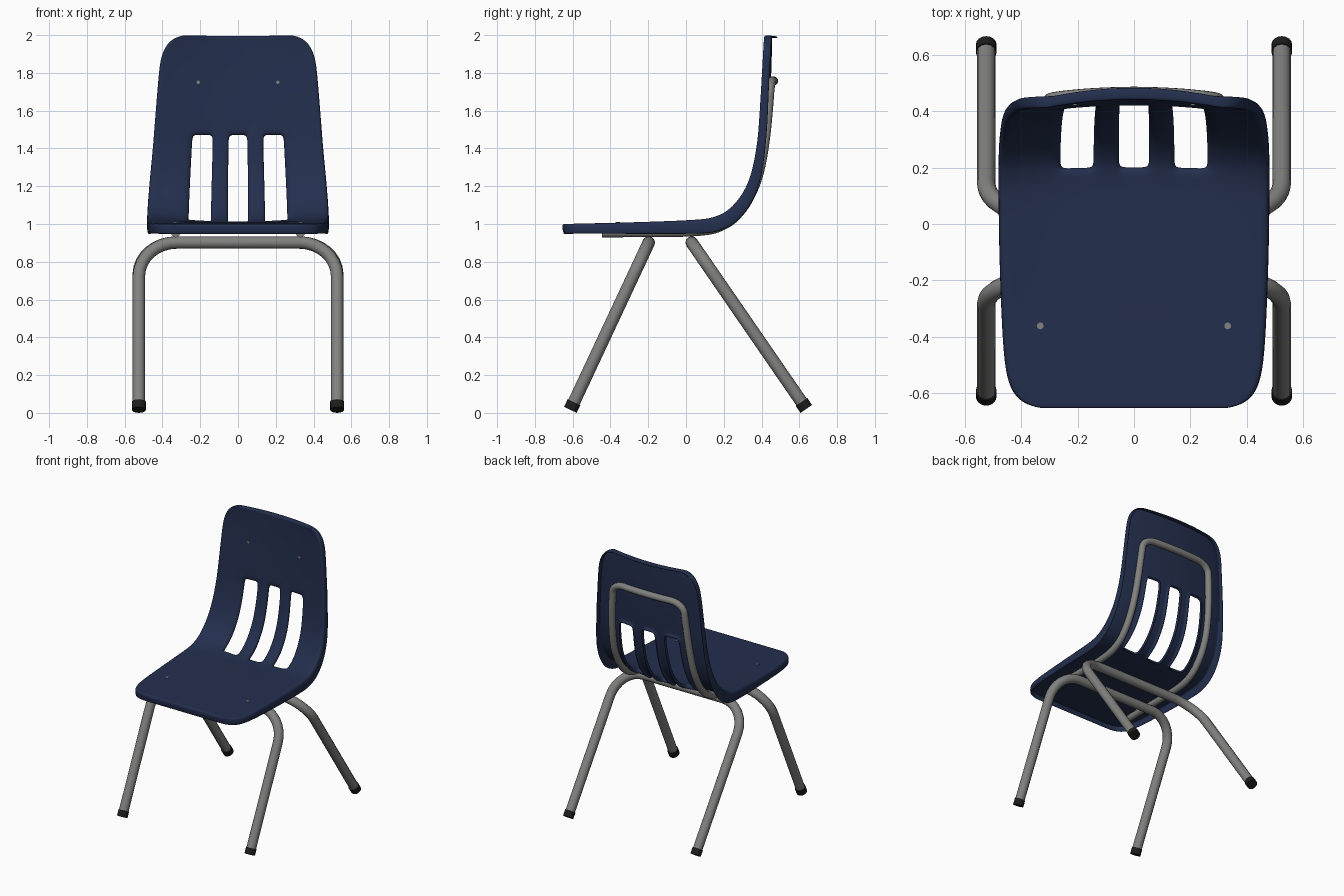
import bpy, bmesh, math
from mathutils import Vector

if "Cube" in bpy.data.objects:
    bpy.data.objects.remove(bpy.data.objects["Cube"])


def material(name, color):
    m = bpy.data.materials.new(name)
    m.diffuse_color = (*color, 1)
    m.use_nodes = True
    m.node_tree.nodes["Principled BSDF"].inputs["Base Color"].default_value = m.diffuse_color
    return m


NAVY = material("navy plastic", (0.017, 0.028, 0.075))
STEEL = material("grey steel", (0.22, 0.22, 0.215))
BLACK = material("black rubber", (0.012, 0.012, 0.012))


def smooth(ob, angle=40):
    bpy.ops.object.select_all(action='DESELECT')
    ob.select_set(True)
    bpy.context.view_layer.objects.active = ob
    bpy.ops.object.shade_smooth_by_angle(angle=math.radians(angle))


def rounded(points, r, steps=6):
    """Polyline with every inner corner replaced by a curve."""
    p = [Vector(v) for v in points]
    out = [p[0]]
    for a, b, c in zip(p, p[1:], p[2:]):
        da = (a - b).normalized() * min(r, (a - b).length * 0.49)
        dc = (c - b).normalized() * min(r, (c - b).length * 0.49)
        for i in range(steps + 1):
            t = i / steps
            s = 1 - t
            out.append(b + da * (s**3 + 3 * s * s * t * 0.45)
                       + dc * (t**3 + 3 * t * t * s * 0.45))
    return out + [p[-1]]


def tube(name, points, radius):
    cu = bpy.data.curves.new(name, 'CURVE')
    cu.dimensions = '3D'
    cu.bevel_depth = radius
    cu.bevel_resolution = 4
    cu.use_fill_caps = True
    sp = cu.splines.new('POLY')
    sp.points.add(len(points) - 1)
    for q, v in zip(sp.points, points):
        q.co = (*v, 1)
    ob = bpy.data.objects.new(name, cu)
    bpy.context.collection.objects.link(ob)
    cu.materials.append(STEEL)
    bpy.ops.object.select_all(action='DESELECT')
    ob.select_set(True)
    bpy.context.view_layer.objects.active = ob
    bpy.ops.object.convert(target='MESH')
    smooth(bpy.context.object)


def rod(name, a, b, radius, mat):
    a, b = Vector(a), Vector(b)
    bpy.ops.mesh.primitive_cylinder_add(vertices=16, radius=radius,
                                        depth=(b - a).length, location=(a + b) / 2)
    ob = bpy.context.object
    ob.name = name
    ob.rotation_euler = (b - a).to_track_quat('Z', 'Y').to_euler()
    ob.data.materials.append(mat)
    smooth(ob)


# Moulded shell: rows of (y, z, half width, hollow depth, lip depth)
ROWS = [
    (-0.658, 0.998, .32, 0, .055), (-0.645, 1.0, .385, 0, .055),
    (-0.605, 1.001, .432, 0, .055), (-0.53, 1.003, .458, 0, .055),
    (-0.38, 1.006, .47, 0, .06), (-0.1, 1.015, .48, .003, .07),
    (0.08, 1.025, .482, .015, .08), (0.135, 1.035, .482, .027, .085),
    (0.178, 1.052, .482, .038, .085), (0.205, 1.066, .482, .043, .085),
    (0.255, 1.105, .48, .045, .08), (0.315, 1.19, .473, .042, .07),
    (0.35, 1.29, .463, .04, .06), (0.372, 1.42, .45, .04, .052),
    (0.378, 1.475, .446, .04, .05), (0.384, 1.55, .44, .04, .05),
    (0.396, 1.75, .424, .04, .045), (0.403, 1.87, .413, .037, .045),
    (0.407, 1.94, .388, .034, .045), (0.410, 1.985, .345, .032, .045),
    (0.411, 2.0, .29, .03, .045)]
SLOT_ROWS = (8, 14)
HALF = [.05, .11, .2, .30, .355, .485, .54, .75, .94, 1]
COLS = [-u for u in reversed(HALF)] + HALF

bm = bmesh.new()
info, grid = {}, []
for i, (y, z, w, hollow, lip) in enumerate(ROWS):
    a, b = ROWS[max(i - 1, 0)], ROWS[min(i + 1, len(ROWS) - 1)]
    t = Vector((0, b[0] - a[0], b[1] - a[1])).normalized()
    n = Vector((0, t.z, -t.y))
    row = []
    for u in COLS:
        v = bm.verts.new(Vector((u * w, y, z)) + n * hollow * (1 - u * u))
        edge = abs(u) == 1 or i in (0, len(ROWS) - 1)
        info[v] = n * (lip if edge else 0.03)
        row.append(v)
    grid.append(row)
for i in range(len(ROWS) - 1):
    for j in range(len(COLS) - 1):
        mid = abs(COLS[j] + COLS[j + 1]) / 2
        slot = mid < .11 or .30 < mid < .54
        if slot and SLOT_ROWS[0] <= i < SLOT_ROWS[1]:
            continue
        bm.faces.new((grid[i][j], grid[i][j + 1], grid[i + 1][j + 1], grid[i + 1][j]))
# Turned-back lip round the rim and the slots
border = [e.link_loops[0] for e in bm.edges if e.is_boundary]
pairs = [(l.vert, l.link_loop_next.vert) for l in border]
low = {}
for pair in pairs:
    for v in pair:
        if v not in low:
            low[v] = bm.verts.new(v.co + info[v])
for v1, v2 in pairs:
    bm.faces.new((v2, v1, low[v1], low[v2]))
me = bpy.data.meshes.new("seat_shell")
bm.to_mesh(me)
bm.free()
me.materials.append(NAVY)
me.shade_smooth()
shell = bpy.data.objects.new("seat_shell", me)
bpy.context.collection.objects.link(shell)
so = shell.modifiers.new("thickness", 'SOLIDIFY')
so.thickness = 0.014
so.offset = -1
sub = shell.modifiers.new("smooth", 'SUBSURF')
sub.levels = sub.render_levels = 2

# Bent leg frames with rubber feet
X = 0.525
for name, fy, fz, ty in (("front", -0.612, 0.016, -0.197), ("rear", 0.637, 0.021, 0.03)):
    foot, top = Vector((0, fy, fz)), Vector((0, ty, 0.902))
    up = (top - foot).normalized()
    start = foot + up * 0.02
    ends = [Vector((s * X, 0, 0)) for s in (-1, 1)]
    tube(name + "_legs", rounded([start + ends[0], top + ends[0],
                                  top + ends[1], start + ends[1]], 0.2, 8), 0.033)
    for side, e in zip(("left", "right"), ends):
        rod(f"{name}_{side}_foot", foot + e, foot + e + up * 0.045, 0.037, BLACK)

# Support tube under the seat and behind the back
SIDE = [(.33, -.445, .953), (.33, .08, .957), (.33, .2, .985), (.33, .29, 1.06),
        (.33, .355, 1.17), (.325, .395, 1.29), (.315, .422, 1.45),
        (.302, .438, 1.62), (.288, .447, 1.757), (.1, .464, 1.757)]
path = SIDE + [(-x, y, z) for x, y, z in reversed(SIDE)]
tube("back_support", rounded(path, 0.11), 0.024)

# Rivets
for s in (-1, 1):
    rod("seat_rivet", (s * .333, -.362, .97), (s * .333, -.362, 1.011), .012, STEEL)
    rod("back_rivet", (s * .21, .45, 1.75), (s * .21, .421, 1.75), .009, STEEL)
